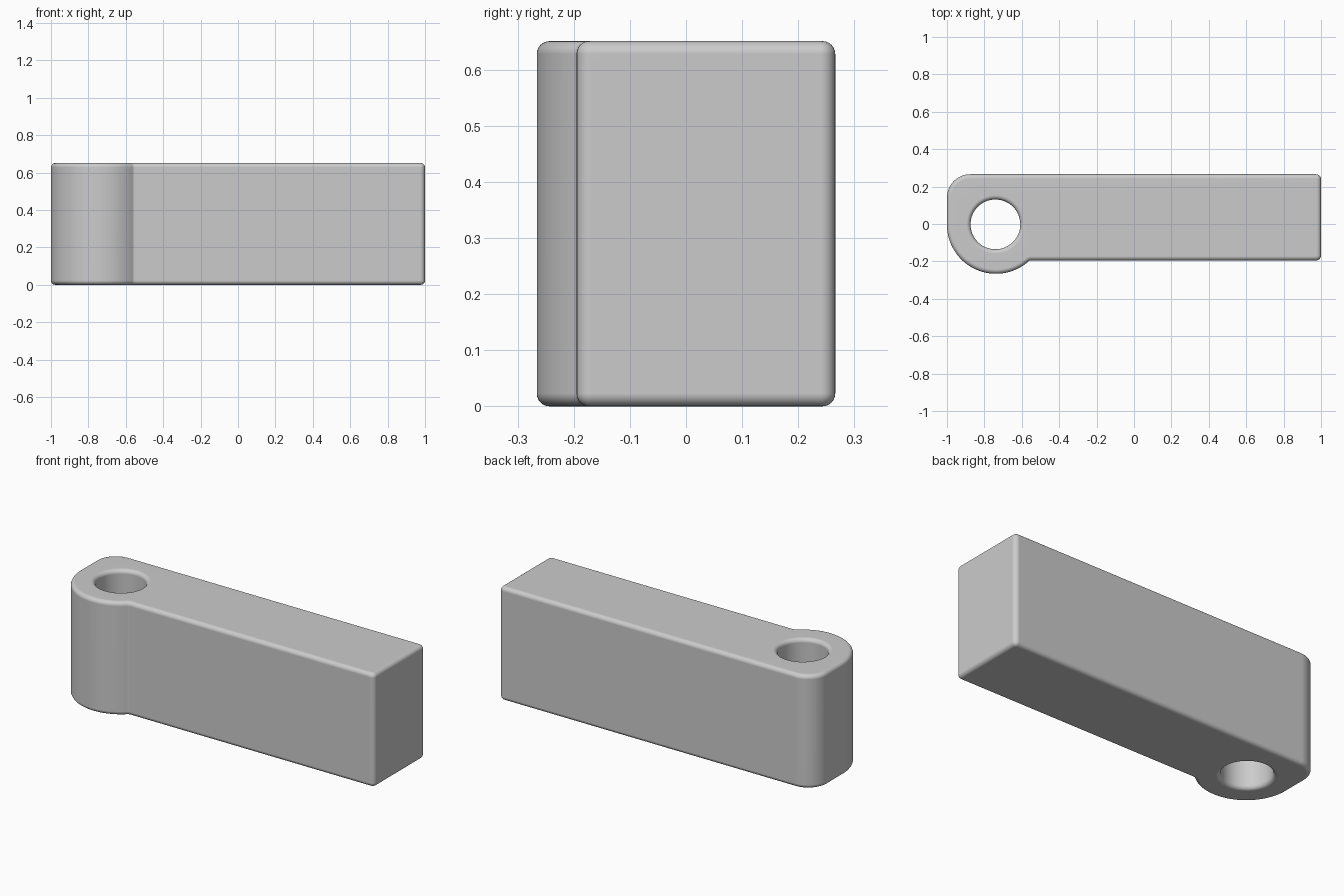
import bpy, bmesh
from math import sin, cos, pi, sqrt, atan2, radians
from mathutils import Vector

if "Cube" in bpy.data.objects:
    bpy.data.objects.remove(bpy.data.objects["Cube"])

HEIGHT, EDGE, STEPS = 0.651, 0.023, 6
CX, CY, R = -0.738, -0.004, 0.262          # round boss
TOP, BOTTOM = 0.266, -0.195                # arm sides


def arc(cx, cy, r, a0, a1, n):
    return [Vector((cx + r * cos(a0 + (a1 - a0) * i / n),
                    cy + r * sin(a0 + (a1 - a0) * i / n))) for i in range(n + 1)]


def inset(points, d):
    """Move a counter-clockwise loop inwards by d."""
    out = []
    for i, p in enumerate(points):
        a = (p - points[i - 1]).normalized()
        b = (points[(i + 1) % len(points)] - p).normalized()
        na, nb = Vector((-a.y, a.x)), Vector((-b.y, b.x))
        out.append(p + (na + nb) * d / (1 + na.dot(nb)))
    return out


# Outer outline, counter-clockwise: boss, small concave blend, arm, corners
f, c, big = 0.02, 0.026, 0.125
dy = BOTTOM - f - CY
fx = CX + sqrt((R + f) ** 2 - dy ** 2)
fy = BOTTOM - f
meet = atan2(dy, fx - CX)
outer = arc(CX, CY, R, -pi, meet, 56)
outer += arc(fx, fy, f, meet + pi, pi / 2, 6)[1:]
outer += arc(1 - c, BOTTOM + c, c, -pi / 2, 0, 6)
outer += arc(1 - c, TOP - c, c, 0, pi / 2, 6)
outer += arc(-1 + big, TOP - big, big, pi / 2, pi, 16)

# Pin hole, clockwise so that its inset widens the rim
hole = arc(-0.741, -0.002, 0.133, 2 * pi, 0, 64)[:-1]

# Vertical section: rounded bottom edge, straight wall, rounded top edge
quarter = [(EDGE * (1 - sin(t)), EDGE * (1 - cos(t)))
           for t in (pi / 2 * i / STEPS for i in range(STEPS + 1))]
section = quarter + [(d, HEIGHT - z) for d, z in reversed(quarter)]

bm = bmesh.new()
caps = ([], [])
for loop in (outer, hole):
    rings = [[bm.verts.new((p.x, p.y, z)) for p in inset(loop, d)] for d, z in section]
    n = len(loop)
    for lo, hi in zip(rings, rings[1:]):
        for i in range(n):
            j = (i + 1) % n
            bm.faces.new((lo[i], lo[j], hi[j], hi[i])).smooth = True
    for cap, ring in zip(caps, (rings[0], rings[-1])):
        cap += [bm.edges.get((ring[i], ring[(i + 1) % n])) for i in range(n)]

# Flat top and bottom faces around the hole
for edges in caps:
    bmesh.ops.triangle_fill(bm, edges=edges, use_beauty=True, use_dissolve=False)
bmesh.ops.recalc_face_normals(bm, faces=bm.faces)
for face in bm.faces:
    face.smooth = True

mesh = bpy.data.meshes.new("lever_arm")
bm.to_mesh(mesh)
bm.free()
arm = bpy.data.objects.new("lever_arm", mesh)
bpy.context.collection.objects.link(arm)
bpy.context.view_layer.objects.active = arm
arm.select_set(True)
bpy.ops.object.shade_smooth_by_angle(angle=radians(40))
arm.modifiers.new("clean_shading", 'WEIGHTED_NORMAL').keep_sharp = True
